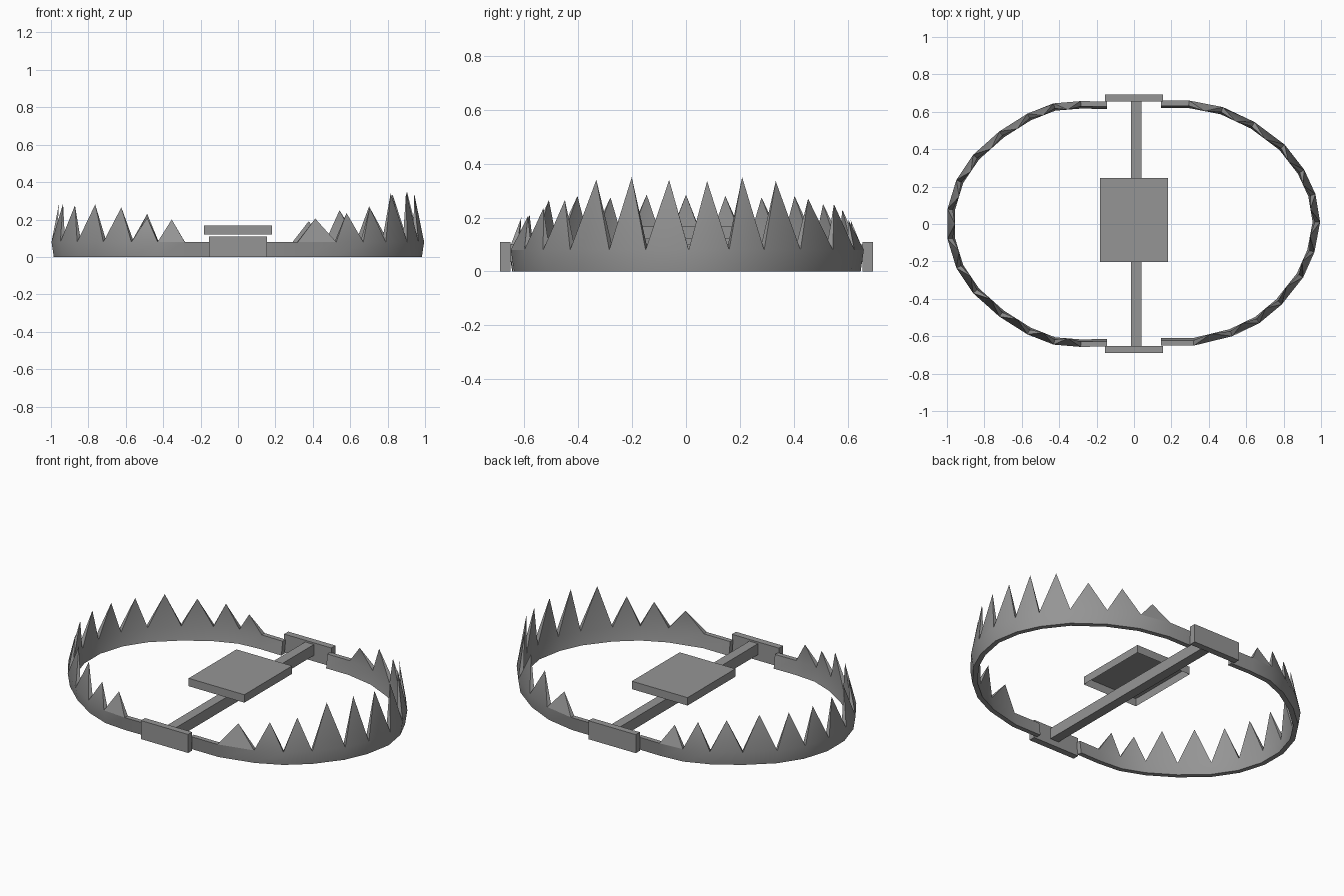
import bpy
import bmesh
from mathutils import Vector

if "Cube" in bpy.data.objects:
    bpy.data.objects.remove(bpy.data.objects["Cube"], do_unlink=True)

# One plain steel grey
steel = bpy.data.materials.new("steel_grey")
steel.use_nodes = True
GREY = (0.3, 0.3, 0.3, 1.0)
steel.diffuse_color = GREY
steel.node_tree.nodes["Principled BSDF"].inputs["Base Color"].default_value = GREY

BAND_TOP = 0.08
THICK = 0.028
BOTTOM_TUCK = 0.012
TIP_INSET = 0.04


def finish(bm, name):
    mesh = bpy.data.meshes.new(name)
    bm.to_mesh(mesh)
    bm.free()
    mesh.materials.append(steel)
    obj = bpy.data.objects.new(name, mesh)
    bpy.context.collection.objects.link(obj)
    return obj


def box(name, lo, hi, open_bottom=False):
    bm = bmesh.new()
    bmesh.ops.create_cube(bm, size=1)
    for v in bm.verts:
        v.co = Vector([lo[i] if v.co[i] < 0 else hi[i] for i in range(3)])
    if open_bottom:
        under = [f for f in bm.faces if f.normal.z < -0.5]
        bmesh.ops.delete(bm, geom=under, context='FACES_ONLY')
    return finish(bm, name)


def jaw(name, path, tips):
    """Curved band along a counter-clockwise path; each inner segment carries a tooth."""
    pts = [Vector((x, y, 0)) for x, y in path]
    bm = bmesh.new()
    rings = []
    for i, p in enumerate(pts):
        t = (pts[min(i + 1, len(pts) - 1)] - pts[max(i - 1, 0)]).normalized()
        inward = Vector((-t.y, t.x, 0))
        corners = [(BOTTOM_TUCK, 0), (0, BAND_TOP),
                   (THICK, BAND_TOP), (THICK + BOTTOM_TUCK, 0)]
        rings.append([bm.verts.new(p + inward * d + Vector((0, 0, z)))
                      for d, z in corners])
    for i in range(len(rings) - 1):
        a, b = rings[i], rings[i + 1]
        for j, k in ((0, 1), (2, 3), (3, 0)):
            bm.faces.new((a[j], b[j], b[k], a[k]))
        if 0 < i < len(rings) - 2:
            # Four-sided spike leaning slightly inward
            t = (pts[i + 1] - pts[i]).normalized()
            tip = (pts[i] + pts[i + 1]) / 2 + Vector((-t.y, t.x, 0)) * TIP_INSET
            tip.z = tips[i - 1]
            apex = bm.verts.new(tip)
            base = (a[1], b[1], b[2], a[2])
            for j in range(4):
                bm.faces.new((base[j], base[(j + 1) % 4], apex))
        else:
            bm.faces.new((a[1], b[1], b[2], a[2]))
    bm.faces.new(rings[0])
    bm.faces.new(rings[-1])
    bmesh.ops.recalc_face_normals(bm, faces=bm.faces)
    obj = finish(bm, name)
    bpy.ops.object.select_all(action='DESELECT')
    obj.select_set(True)
    bpy.context.view_layer.objects.active = obj
    bpy.ops.object.shade_smooth_by_angle(angle=0.45)


# Left jaw with the longer teeth, front to back
jaw("left_jaw",
    [(0.145, -0.65), (0.32, -0.65), (0.525, -0.6), (0.67, -0.53), (0.79, -0.43),
     (0.905, -0.285), (0.965, -0.15), (0.995, 0.01), (0.97, 0.16), (0.91, 0.29),
     (0.805, 0.425), (0.645, 0.545), (0.475, 0.625), (0.295, 0.66), (0.145, 0.66)],
    [0.205, 0.235, 0.265, 0.34, 0.35, 0.34, 0.335, 0.35, 0.335, 0.27, 0.25, 0.19])

# Right jaw, symmetric front to back
half = [(-0.145, 0.655), (-0.285, 0.657), (-0.43, 0.645), (-0.57, 0.59),
        (-0.72, 0.495), (-0.86, 0.37), (-0.95, 0.235), (-0.997, 0.08)]
jaw("right_jaw", half + [(x, -y) for x, y in reversed(half)],
    [0.19, 0.23, 0.25, 0.28, 0.275, 0.28, 0.285, 0.285, 0.275, 0.28, 0.265, 0.21, 0.2])

# Hinge brackets joining the jaws
for name, y0, y1 in (("front_bracket", -0.69, -0.652), ("back_bracket", 0.655, 0.693)):
    box(name, (-0.155, y0, 0), (0.155, y1, 0.11))

# Cross bar and trigger plate
box("cross_bar", (-0.017, -0.66, 0.035), (0.04, 0.66, 0.1))
box("trigger_plate", (-0.183, -0.202, 0.12), (0.183, 0.247, 0.167), open_bottom=True)
